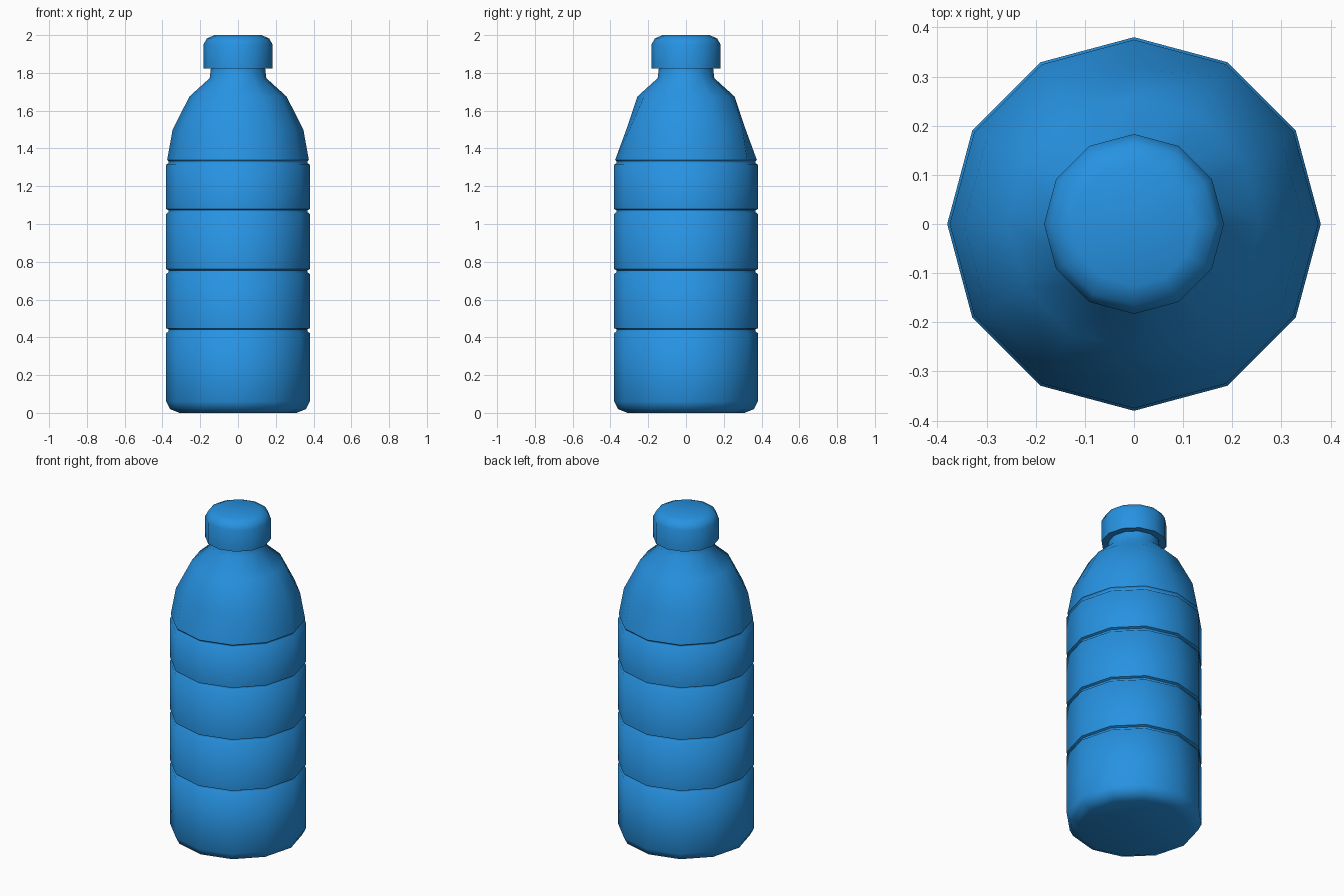
import bpy, bmesh, math

cube = bpy.data.objects.get("Cube")
if cube:
    bpy.data.objects.remove(cube, do_unlink=True)

SIDES = 12
RADIUS = 0.38

blue = bpy.data.materials.new("bottle blue")
blue.use_nodes = True
blue.diffuse_color = (0.02, 0.29, 0.76, 1)
blue.node_tree.nodes["Principled BSDF"].inputs["Base Color"].default_value = blue.diffuse_color


def lathe(name, profile, adjust=None):
    """Spin a (radius, height) profile into a closed, smooth 12-sided solid."""
    bm = bmesh.new()
    rings = []
    for r, z in profile:
        ring = []
        for i in range(SIDES):
            a = math.tau * i / SIDES
            radius = adjust(i, r, z) if adjust else r
            ring.append(bm.verts.new((radius * math.cos(a), radius * math.sin(a), z)))
        rings.append(ring)
    for low, high in zip(rings, rings[1:]):
        for i in range(SIDES):
            j = (i + 1) % SIDES
            bm.faces.new((low[i], low[j], high[j], high[i]))
    bm.faces.new(rings[0][::-1])
    bm.faces.new(rings[-1])
    mesh = bpy.data.meshes.new(name)
    bm.to_mesh(mesh)
    bm.free()
    mesh.materials.append(blue)
    obj = bpy.data.objects.new(name, mesh)
    bpy.context.collection.objects.link(obj)
    bpy.ops.object.select_all(action="DESELECT")
    obj.select_set(True)
    bpy.context.view_layer.objects.active = obj
    bpy.ops.object.shade_smooth_by_angle(angle=math.radians(62))
    return obj


# Rounded base, then bands parted by narrow grooves
profile = [(0.31, 0), (0.36, 0.02), (RADIUS, 0.06)]
for z in (0.437, 0.75, 1.068, 1.328):
    upper = RADIUS if z < 1.3 else 0.375
    profile += [(RADIUS, z - 0.014), (0.367, z - 0.005),
                (0.367, z + 0.005), (upper, z + 0.011)]

# Shoulder and neck
SHOULDER = 1.5
profile += [(0.346, SHOULDER), (0.257, 1.675), (0.15, 1.772), (0.143, 1.83)]


def flatten_front_back(i, r, z):
    """The shoulder runs straight at the front and back corners."""
    return 0.316 if z == SHOULDER and i in (3, 9) else r


lathe("bottle_body", profile, flatten_front_back)

# Screw cap with a rounded top
lathe("bottle_cap", [(0.183, 1.822), (0.183, 1.95), (0.165, 1.982), (0.125, 2.0)])
